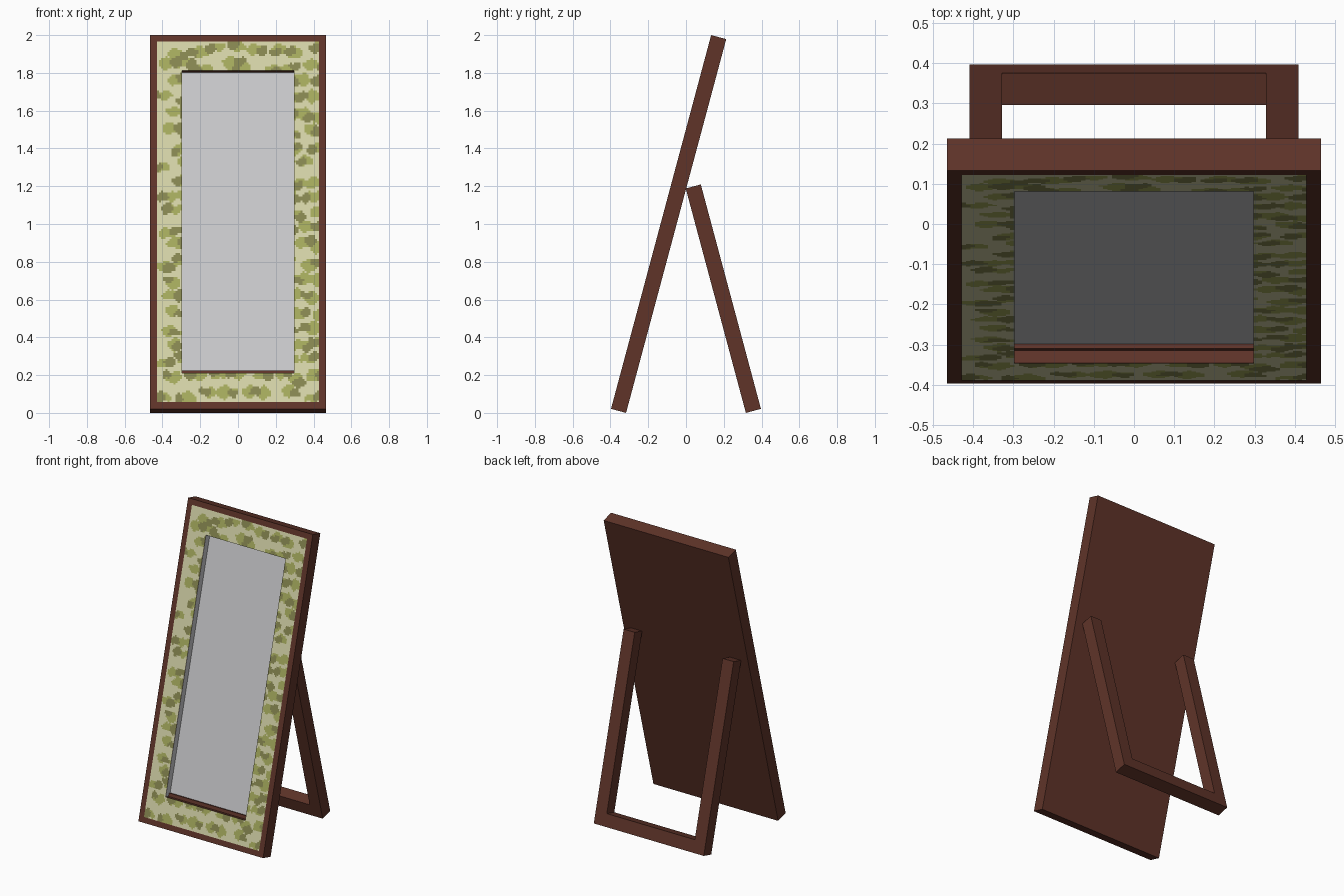
import bpy, bmesh, math, random

if "Cube" in bpy.data.objects:
    bpy.data.objects.remove(bpy.data.objects["Cube"])

random.seed(4)
TILT = math.radians(15)
HW, LEN, TH = 0.465, 2.0485, 0.0825        # panel half width, length, thickness
OX, OZ0, OZ1 = 0.297, 0.196, 1.854         # mirror opening
RIM, DEPTH = 0.036, 0.044


def mat(name, rgb):
    m = bpy.data.materials.new(name)
    m.diffuse_color = (*rgb, 1)
    m.use_nodes = True
    m.node_tree.nodes["Principled BSDF"].inputs["Base Color"].default_value = m.diffuse_color
    return m


WOOD = mat("brown wood", (0.115, 0.034, 0.022))
GLASS = mat("mirror grey", (0.58, 0.58, 0.60))
CREAM = mat("pale cream green", (0.66, 0.65, 0.39))
GREEN = mat("leaf green", (0.38, 0.41, 0.11))
OLIVE = mat("dark olive", (0.24, 0.24, 0.08))


def finish(name, bm, mats, loc, angle):
    me = bpy.data.meshes.new(name)
    bm.to_mesh(me)
    bm.free()
    for m in mats:
        me.materials.append(m)
    ob = bpy.data.objects.new(name, me)
    ob.location = loc
    ob.rotation_euler = (angle, 0, 0)
    bpy.context.collection.objects.link(ob)
    return ob


def box(bm, x0, x1, y0, y1, z0, z1):
    vs = bmesh.ops.create_cube(bm, size=1)["verts"]
    for v in vs:
        v.co = (x1 if v.co.x > 0 else x0, y1 if v.co.y > 0 else y0,
                z1 if v.co.z > 0 else z0)


PANEL_LOC = (0, -0.397, TH * math.sin(TILT))

# leaning panel with a recessed mirror in its front
bm = bmesh.new()
box(bm, -HW, HW, 0, TH, 0, LEN)
bm.normal_update()
front = next(f for f in bm.faces if f.normal.y < -0.9)
bmesh.ops.inset_individual(bm, faces=[front], thickness=0.1)
for v in front.verts:
    v.co.x = math.copysign(OX, v.co.x)
    v.co.z = OZ1 if v.co.z > 1 else OZ0
floor = bmesh.ops.extrude_discrete_faces(bm, faces=[front])["faces"][0]
for v in floor.verts:
    v.co.y = DEPTH
bmesh.ops.recalc_face_normals(bm, faces=bm.faces)
floor.material_index = 1
for f in bm.faces:                          # reflective side walls of the recess
    c = f.calc_center_median()
    if abs(f.normal.x) > 0.9 and abs(c.x) < 0.4:
        f.material_index = 1
finish("mirror_panel", bm, [WOOD, GLASS], PANEL_LOC, -TILT)

# small wooden lip holding the mirror at the bottom
bm = bmesh.new()
box(bm, -OX, OX, 0.032, DEPTH + 0.002, OZ0 - 0.002, OZ0 + 0.022)
finish("mirror_lip", bm, [WOOD], PANEL_LOC, -TILT)

# camouflage-like fabric border: fine cells coloured by random blobs
X0, Z0, Z1 = HW - RIM, RIM, LEN - RIM
blobs = []
NX, NZ = 8, 22
for i in range(NX):
    for j in range(NZ):
        cx = -X0 + (i + 0.5 + 0.5 * (j % 2) + random.uniform(-.25, .25)) * 2 * X0 / NX
        cz = Z0 + (j + 0.5 + random.uniform(-.25, .25)) * (Z1 - Z0) / NZ
        blobs.append((cx, cz, random.uniform(.036, .056), random.uniform(.024, .036), 1))
        blobs.append((cx + random.choice((-1, 1)) * random.uniform(.025, .045),
                      cz + random.uniform(-.02, .02),
                      random.uniform(.022, .036), random.uniform(.02, .03), 2))


def colour_at(x, z):
    idx = 0
    wob = 0.006 * math.sin(x * 90 + z * 40)
    for cx, cz, rx, rz, k in blobs:
        if ((x - cx + wob) / rx) ** 2 + ((z - cz + wob) / rz) ** 2 < 1:
            idx = max(idx, k)
    return idx


def steps(a, b):
    n = max(1, round((b - a) / 0.011))
    return [a + (b - a) * i / n for i in range(n + 1)]


xs = steps(-X0, -OX) + steps(-OX, OX)[1:] + steps(OX, X0)[1:]
zs = steps(Z0, OZ0) + steps(OZ0, OZ1)[1:] + steps(OZ1, Z1)[1:]
bm = bmesh.new()
grid = [[bm.verts.new((x, -0.0015, z)) for z in zs] for x in xs]
for i in range(len(xs) - 1):
    for j in range(len(zs) - 1):
        x, z = (xs[i] + xs[i + 1]) / 2, (zs[j] + zs[j + 1]) / 2
        if abs(x) < OX and OZ0 < z < OZ1:
            continue
        f = bm.faces.new((grid[i][j], grid[i + 1][j], grid[i + 1][j + 1], grid[i][j + 1]))
        f.material_index = colour_at(x, z)
loose = [v for v in bm.verts if not v.link_faces]
bmesh.ops.delete(bm, geom=loose, context='VERTS')
finish("fabric_border", bm, [CREAM, GREEN, OLIVE], PANEL_LOC, -TILT)

# U-shaped rear stand leaning the other way
A, B, H, T = 0.41, 0.328, 1.23, 0.0825
outline = [(-A, 0), (A, 0), (A, H), (B, H), (B, T), (-B, T), (-B, H), (-A, H)]
bm = bmesh.new()
face = bm.faces.new([bm.verts.new((x, 0, z)) for x, z in outline])
ext = bmesh.ops.extrude_face_region(bm, geom=[face])["geom"]
for v in ext:
    if isinstance(v, bmesh.types.BMVert):
        v.co.y = T
bmesh.ops.recalc_face_normals(bm, faces=bm.faces)
finish("rear_stand", bm, [WOOD], (0, 0.317, 0), TILT)
